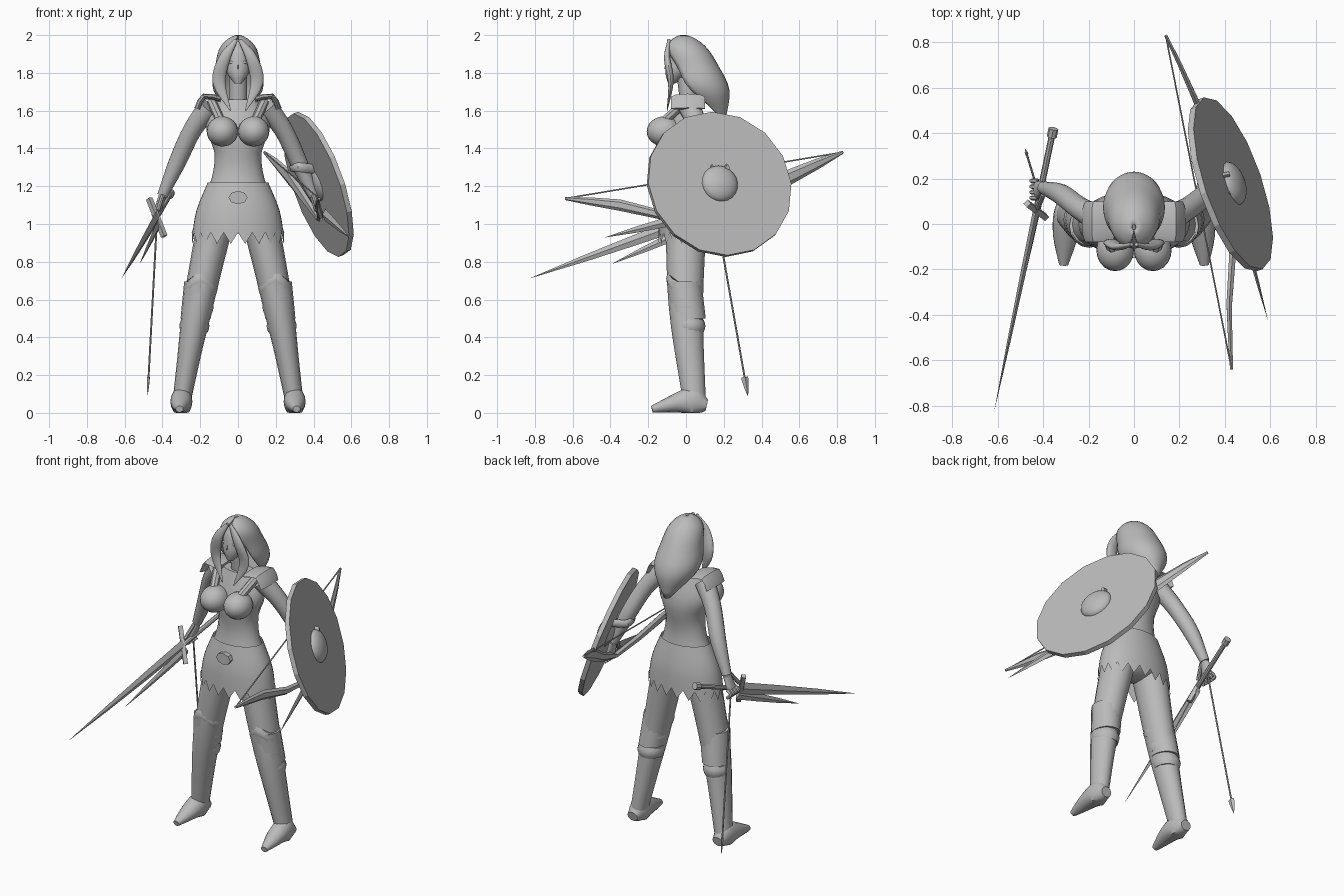
import bpy, bmesh, math
from mathutils import Vector, Matrix

cube = bpy.data.objects.get("Cube")
if cube:
    bpy.data.objects.remove(cube, do_unlink=True)

AXIS_X, AXIS_Y, AXIS_Z = Matrix.Identity(3)
SHADE = 0.5
grey = bpy.data.materials.new("plain_grey")
grey.use_nodes = True
grey.diffuse_color = (SHADE, SHADE, SHADE, 1)
grey.node_tree.nodes["Principled BSDF"].inputs["Base Color"].default_value = grey.diffuse_color


def add_object(name, mesh):
    part = bpy.data.objects.new(name, mesh)
    bpy.context.collection.objects.link(part)
    return part


def finish(name, bm, angle=40):
    """Turn a bmesh into a grey object, smooth below the given angle."""
    bmesh.ops.recalc_face_normals(bm, faces=bm.faces)
    mesh = bpy.data.meshes.new(name)
    bm.to_mesh(mesh)
    bm.free()
    mesh.materials.append(grey)
    part = add_object(name, mesh)
    bpy.ops.object.select_all(action='DESELECT')
    part.select_set(True)
    bpy.context.view_layer.objects.active = part
    bpy.ops.object.shade_smooth_by_angle(angle=math.radians(angle))
    return part


def both_sides(part):
    """Copy a left part to the right side."""
    mesh = part.data.copy()
    mesh.transform(Matrix.Scale(-1, 4, AXIS_X))
    mesh.flip_normals()
    add_object(part.name.replace("left", "right"), mesh)


def along(values, t):
    """Smooth value at t on a curve through evenly spaced values."""
    if not isinstance(values, list):
        return values
    f = t * (len(values) - 1)
    i = min(int(f), len(values) - 2)
    f -= i
    start, end = values[i], values[i + 1]
    before = values[i - 1] if i else start * 2 - end
    after = values[i + 2] if i + 2 < len(values) else end * 2 - start
    leave, arrive = (end - before) / 2, (after - start) / 2
    ease = f * f * (3 - 2 * f)
    return start + (end - start) * ease + leave * (f * (1 - f) ** 2) - arrive * (f * f * (1 - f))


def skin(name, rings, cap=True, closed=True, angle=40):
    """Join rings of points into a surface."""
    bm = bmesh.new()
    rows = [[bm.verts.new(point) for point in ring] for ring in rings]
    count = len(rows[0])
    for low, high in zip(rows, rows[1:]):
        for i in range(count if closed else count - 1):
            j = (i + 1) % count
            bm.faces.new((low[i], low[j], high[j], high[i]))
    if cap:
        bm.faces.new(rows[0])
        bm.faces.new(rows[-1])
    return finish(name, bm, angle)


def tube(name, path, width, depth=None, across=AXIS_X, steps=12, sides=16, level=False,
         peak=0, hem=0, cap=True, angle=40):
    """Carry an ellipse along a path; peak lifts its front, hem zigzags its end."""
    path = [Vector(point) for point in path]
    depth = depth or width
    centres = [along(path, k / steps) for k in range(steps + 1)]
    rings = []
    for k, centre in enumerate(centres):
        u, v = AXIS_X, AXIS_Y
        if not level:
            heading = (centres[min(k + 1, steps)] - centres[max(k - 1, 0)]).normalized()
            v = heading.cross(across).normalized()
            u = v.cross(heading)
        ring = []
        for i in range(sides):
            turn = math.tau * i / sides
            point = centre + u * along(width, k / steps) * math.cos(turn)
            point += v * along(depth, k / steps) * math.sin(turn)
            point.z += peak * max(0, -math.sin(turn)) ** 4
            if k == steps:
                point.z += hem * (-1) ** i
            point.z = max(point.z, 0)
            ring.append(point)
        rings.append(ring)
    return skin(name, rings, cap, angle=angle)


def ball(name, centre, size, place=Matrix.Identity(4)):
    bm = bmesh.new()
    bmesh.ops.create_uvsphere(bm, u_segments=20, v_segments=12, radius=1)
    bm.transform(place @ Matrix.LocRotScale(Vector(centre), None, Vector(size)))
    return finish(name, bm, 60)


def bar(name, start, end, width, sides=8):
    """Straight rod."""
    return tube(name, [start, end], width, across=AXIS_Y, steps=1, sides=sides)


def blade(name, start, tip, size):
    """Pointed blade with a diamond section, higher than wide."""
    taper = [size, size * .8, size / 2, size / 50]
    return tube(name, [start, tip], taper, [r * .4 for r in taper], AXIS_Z, steps=3, sides=4, angle=10)


# Torso and skirt
tube("torso", [(0, 0, 1.1), (0, .01, 1.66)], [.2, .14, .125, .17, .1], [.12, .09, .11, .06], level=True)
bar("neck", (0, .02, 1.62), (0, 0, 1.78), .048, sides=16)
tube("skirt", [(0, 0, 1.22), (0, 0, .925)], [.16, .22, .245], [.11, .14, .147],
     level=True, steps=6, sides=40, hem=.03, cap=False)
ball("pelvis", (0, 0, 1.04), (.2, .12, .09))
tube("buckle", [(0, -.11, 1.14), (0, -.15, 1.14)], .05, .035, steps=1, sides=8, angle=20)

# Head and face
tube("head", [(0, -.075, 1.745), (0, -.02, 1.86), (0, -.02, 1.98)], [.02, .06, .07, .06, .02],
     [.02, .065, .085, .075, .02], level=True)
blade("nose", (0, -.1, 1.82), (0, -.09, 1.89), .016)
ball("lips", (0, -.093, 1.795), (.02, .01, .008))

# Hair: a mantle open at the front, with a lock on each side of the face
mantle = []
for k in range(17):
    t = k / 16
    width = along([.01, .09, .12, .13, .02], t)
    front = along([-.03, -.105, -.09, -.05, .17], t)
    back = along([0, .1, .17, .23, .21], t)
    gap = along([.1, .3, .8, 1.1, 1.5], t)
    ring = []
    for i in range(25):
        turn = gap + (math.pi - gap) * i / 12
        y = (front + back) / 2 - (back - front) / 2 * math.cos(turn)
        ring.append((width * math.sin(turn), y, 2 - .45 * t ** 1.5))
    mantle.append(ring)
hair = skin("hair", mantle, cap=False, closed=False, angle=60)
thickness = hair.modifiers.new("thickness", 'SOLIDIFY')
thickness.thickness = .015
both_sides(tube("left_hair_lock", [(.01, -.09, 1.975), (.07, -.1, 1.88), (.1, -.08, 1.75), (.04, -.1, 1.6)],
                [.01, .03, .034, .003], [.008, .018, .002]))
both_sides(ball("left_eye", (.03, -.088, 1.855), (.018, .01, .008)))

# Chest and shoulder armour
both_sides(ball("left_breast", (.083, -.115, 1.49), (.083, .093, .08)))
both_sides(bar("left_chest_strap", (.09, -.12, 1.54), (.14, 0, 1.65), .025))
both_sides(tube("left_shoulder_pad", [(.09, .01, 1.66), (.18, .01, 1.675), (.215, .01, 1.61)], .09, .016,
                AXIS_Y, steps=4, sides=8, angle=30))

# Arms and hands
wrist, knuckle = Vector((.4, .16, 1.15)), Vector((.425, .15, 1.07))
both_sides(tube("left_arm", [(.15, .02, 1.62), (.24, .07, 1.5), (.32, .13, 1.33), wrist],
                [.06, .05, .046, .028], across=AXIS_Y))
both_sides(tube("left_palm", [wrist, knuckle], [.028, .04], .02, AXIS_Y))
both_sides(bar("left_thumb", wrist - AXIS_Y * .03, knuckle - AXIS_Y * .08, .012))
for i in range(4):
    root = knuckle + AXIS_Y * (.04 - i / 40)
    bend = root + Vector((.025, 0, -.02))
    both_sides(tube("left_finger", [root, bend, root - AXIS_Z * .05], .011, across=AXIS_Y, steps=4, sides=6))

# Legs and boots, with pointed plates down the shin
both_sides(tube("left_leg", [(.11, 0, 1.05), (.215, 0, .55), (.3, .045, .05)], [.1, .09, .08, .062, .048],
                [.11, .09, .06], level=True))
both_sides(tube("left_foot", [(.3, .11, .04), (.3, 0, .06), (.31, -.18, .02)], [.035, .056, .054, .02],
                [.03, .08, .05, .018]))
knee, shin = Vector((.197, -.01, .66)), Vector((.231, .018, .46))
rise = AXIS_Z * .035
both_sides(tube("left_boot_cuff", [knee + rise, knee.lerp(shin, .8)], [.088, .08], .092, level=True))
for i in range(3):
    centre, radius = knee.lerp(shin, i / 2), .09 - i / 200
    bulge = [radius - .01, radius, radius - .01]
    both_sides(tube("left_greave_plate", [centre - rise, centre + rise], bulge, [r + .005 for r in bulge],
                    level=True, steps=4, peak=.05))

# Shield: sixteen-sided disc with a domed boss, tilted up and back
facing = Vector((1, .34, .35)).to_track_quat('Z', 'Y').to_matrix().to_4x4()
shield_place = Matrix.Translation((.425, .175, 1.21)) @ facing
bm = bmesh.new()
bmesh.ops.create_cone(bm, cap_ends=True, segments=16, radius1=.4, radius2=.4, depth=.028)
bm.transform(shield_place)
finish("shield", bm, 20)
ball("shield_boss", (0, 0, .01), (.1, .1, .05), shield_place)
tube("shield_strap", [(.42, .14, 1.29), (.32, .08, 1.3), (.29, .18, 1.3), (.42, .22, 1.29)],
     .025, .012, AXIS_Z, sides=8)

# Bow and string
upper_tip, lower_tip = Vector((.14, .83, 1.38)), Vector((.43, -.64, 1.135))
tube("bow", [upper_tip, (.27, .55, 1.25), (.43, .1, 1.03), (.42, -.35, 1.1), lower_tip],
     [.008, .04, .018, .03, .008], [.008, .018, .008], AXIS_Z, steps=8, sides=6, angle=30)
tube("bow_string", [upper_tip, lower_tip], .004, across=AXIS_Z, steps=1, sides=6)

# Short blades held in each hand
blade("left_hand_blade", (.46, .06, 1.05), (.59, -.425, .93), .032)
blade("right_hand_blade", (-.42, .08, 1), (-.52, -.39, .79), .03)

# Sword, laid out along one line from pommel to tip
pommel, sword_tip = Vector((-.355, .42, 1.165)), Vector((-.615, -.82, .715))
guard, guard_reach = pommel.lerp(sword_tip, .29), Vector((.04, -.03, -.1))
blade("sword_blade", guard, sword_tip, .036)
tube("sword_grip", [pommel, guard], .014, across=AXIS_Z, steps=1, sides=8)
tube("sword_pommel", [pommel, pommel.lerp(guard, .1)], .022, across=AXIS_Z, steps=1, sides=8)
bar("sword_guard", guard - guard_reach, guard + guard_reach, .018, sides=4)

# Arrow
nock, arrow_tip = Vector((-.425, .15, 1.1)), Vector((-.479, .328, .088))
neck = nock.lerp(arrow_tip, .9)
bar("arrow_shaft", nock, neck, .005)
blade("arrow_head", neck, arrow_tip, .02)
